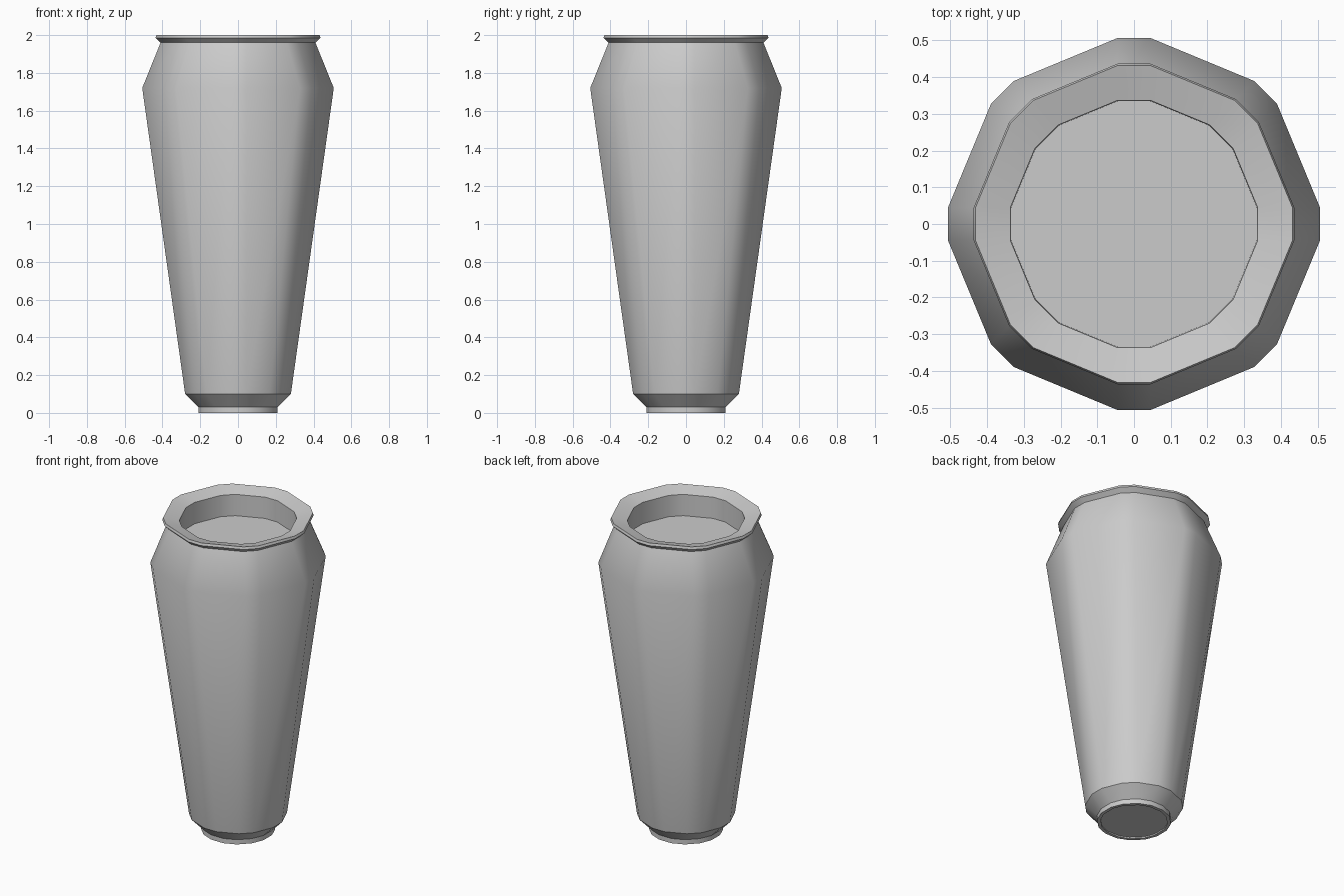
import bpy, bmesh, math

if "Cube" in bpy.data.objects:
    bpy.data.objects.remove(bpy.data.objects["Cube"])

# Profile (reach to chamfer face, height): foot underside, body, rim, inner bowl
PROFILE = [(0.19, 0.008), (0.19, 0.0), (0.21, 0.0), (0.21, 0.03), (0.28, 0.10),
           (0.507, 1.72), (0.41, 1.96), (0.437, 1.985), (0.432, 2.0),
           (0.337, 1.975), (0.335, 1.84)]
HALF_CHAMFER = 0.044


def ring(bm, reach, z):
    """Octagon with its corners cut to a constant chamfer width."""
    verts = []
    for k in range(8):
        a = k * math.pi / 4
        c, s = math.cos(a), math.sin(a)
        for t in (-HALF_CHAMFER, HALF_CHAMFER):
            verts.append(bm.verts.new((reach * c - t * s, reach * s + t * c, z)))
    return verts


# Vase: stacked rings bridged with quads, capped at foot and bowl floor
bm = bmesh.new()
rings = [ring(bm, r, z) for r, z in PROFILE]
for low, high in zip(rings, rings[1:]):
    for i in range(16):
        j = (i + 1) % 16
        bm.faces.new((low[i], low[j], high[j], high[i]))
bm.faces.new(rings[0][::-1])
bm.faces.new(rings[-1])
bmesh.ops.recalc_face_normals(bm, faces=bm.faces[:])

mesh = bpy.data.meshes.new("vase")
bm.to_mesh(mesh)
bm.free()
vase = bpy.data.objects.new("vase", mesh)
bpy.context.collection.objects.link(vase)
bpy.context.view_layer.objects.active = vase
vase.select_set(True)
bpy.ops.object.shade_smooth_by_angle(angle=math.radians(35))
